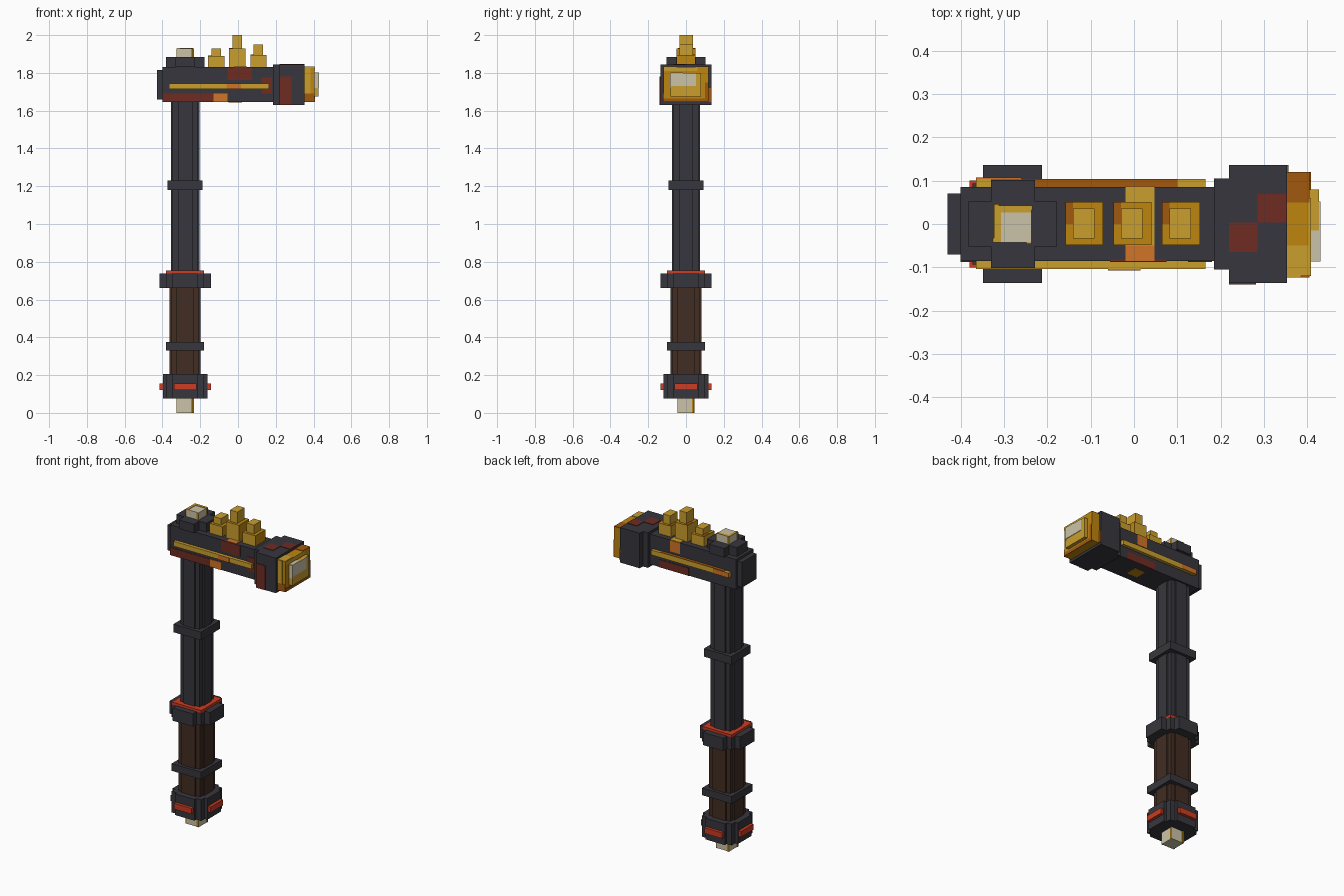
import bpy, bmesh
from mathutils import Matrix, Vector

if "Cube" in bpy.data.objects:
    bpy.data.objects.remove(bpy.data.objects["Cube"], do_unlink=True)


def material(name, hexcode):
    rgb = []
    for i in (0, 2, 4):
        c = int(hexcode[i:i + 2], 16) / 255
        rgb.append(c / 12.92 if c < 0.04 else ((c + 0.055) / 1.055) ** 2.4)
    m = bpy.data.materials.new(name)
    m.use_nodes = True
    m.diffuse_color = (*rgb, 1)
    m.node_tree.nodes["Principled BSDF"].inputs["Base Color"].default_value = (*rgb, 1)
    return m


CHARCOAL = material("charcoal", "37363d")
BROWN = material("dark brown", "422d23")
RED = material("bright red", "cc3c22")
MAROON = material("dark red", "6e2c23")
CREAM = material("cream", "cbc3a8")
LIGHT = material("light gold", "cb9f2e")
GOLD = material("deep gold", "bd850f")
ORANGE = material("orange", "d17528")
RUST = material("burnt orange", "a0580f")


def part(name, mat, *boxes, top=None):
    """One object made of boxes given as (x range, y range, z range)."""
    bm = bmesh.new()
    for spans in boxes:
        mid = Vector([(a + b) / 2 for a, b in spans])
        size = [b - a for a, b in spans]
        bmesh.ops.create_cube(bm, size=1, matrix=Matrix.Translation(mid) @ Matrix.Diagonal((*size, 1)))
    mesh = bpy.data.meshes.new(name)
    mesh.materials.append(mat)
    if top:
        mesh.materials.append(top)
        bm.normal_update()
        for f in bm.faces:
            f.material_index = int(f.normal.z > 0.5)
    bm.to_mesh(mesh)
    bm.free()
    obj = bpy.data.objects.new(name, mesh)
    bpy.context.collection.objects.link(obj)
    return obj


def plate(name, mat, axis, sign, level, u, v):
    """Thin inlay on the face at 'level' along an axis; u, v are the other ranges."""
    spans = [u, v]
    spans.insert(axis, tuple(sorted((level - sign * 0.003, level + sign * 0.003))))
    part(name, mat, tuple(spans))


SX = -0.28  # handle axis


def around(rx, ry, z):
    return ((SX - rx, SX + rx), (-ry, ry), z)


def cross(name, mat, reach, arm, core, z):
    part(name, mat, around(reach, arm, z), around(arm, reach, z), around(core, core, z))


# Handle
cross("shaft", CHARCOAL, 0.075, 0.038, 0.066, (0.70, 1.66))
cross("grip", BROWN, 0.082, 0.046, 0.073, (0.15, 0.70))
part("shaft_ring", CHARCOAL, around(0.093, 0.093, (1.18, 1.23)))
part("grip_ring", CHARCOAL, around(0.1, 0.1, (0.33, 0.375)))
cross("collar", CHARCOAL, 0.136, 0.068, 0.1, (0.66, 0.738))
part("collar_trim", RED, around(0.1, 0.1, (0.737, 0.753)))
cross("pommel", CHARCOAL, 0.118, 0.066, 0.1, (0.075, 0.205))
part("pommel_studs", RED, around(0.136, 0.06, (0.12, 0.155)), around(0.06, 0.136, (0.12, 0.155)))


# Cream blocks at both ends of the handle, each with a gold edge
def jewel(name, z):
    r = 0.043
    part(name, CREAM, around(r, r, z))
    plate(name + "_edge_front", GOLD, 1, -1, -r, (SX + 0.032, SX + r), z)
    plate(name + "_edge_right", GOLD, 0, 1, SX + r, (0.032, r), z)
    plate(name + "_edge_back", GOLD, 1, 1, r, (SX - r, SX - 0.032), z)
    plate(name + "_edge_left", GOLD, 0, -1, SX - r, (-r, -0.032), z)


jewel("pommel_tip", (0, 0.076))
jewel("cap_jewel", (1.884, 1.93))
plate("jewel_top_side", LIGHT, 2, 1, 1.93, (SX - 0.043, SX - 0.027), (-0.043, 0.043))
plate("jewel_top_back", LIGHT, 2, 1, 1.93, (SX - 0.027, SX + 0.043), (0.027, 0.043))

# Head body, rear plate and cap
part("head_body", CHARCOAL, ((-0.4, 0.19), (-0.085, 0.085), (1.645, 1.83)))
part("rear_plate", CHARCOAL, ((-0.43, -0.4), (-0.07, 0.07), (1.66, 1.815)))
part("head_cap", CHARCOAL, ((-0.382, -0.178), (-0.052, 0.052), (1.83, 1.885)),
     ((-0.33, -0.228), (-0.102, 0.102), (1.83, 1.885)))

# Side bars
bar_z = (1.715, 1.745)
part("front_bar", LIGHT, ((-0.365, 0.165), (-0.104, -0.08), bar_z))
part("back_bar", LIGHT, ((-0.365, 0.165), (0.08, 0.104), bar_z))
plate("back_bar_shade", RUST, 2, 1, 1.745, (-0.33, 0.1), (0.084, 0.104))
plate("back_bar_end", ORANGE, 1, 1, 0.104, (-0.365, -0.26), bar_z)
plate("front_bar_mark", ORANGE, 1, -1, -0.104, (-0.06, 0.015), bar_z)

# Head inlays
low, high = (1.645, 1.692), (1.762, 1.83)
plate("front_low_red", MAROON, 1, -1, -0.085, (-0.4, -0.13), low)
plate("front_low_orange", ORANGE, 1, -1, -0.085, (-0.13, -0.055), low)
plate("front_high_red", MAROON, 1, -1, -0.085, (-0.055, 0.075), high)
plate("front_end_red", MAROON, 1, -1, -0.085, (0.125, 0.18), (1.69, 1.775))
plate("back_low_red", MAROON, 1, 1, 0.085, (-0.08, 0.12), low)
plate("back_high_orange", ORANGE, 1, 1, 0.085, (-0.02, 0.047), high)
plate("top_band_gold", LIGHT, 2, 1, 1.83, (-0.02, 0.047), (-0.05, 0.085))
plate("top_band_orange", ORANGE, 2, 1, 1.83, (-0.02, 0.047), (-0.085, -0.05))
plate("underside_gold", GOLD, 2, -1, 1.645, (-0.05, 0.02), (-0.035, 0.035))

# Stepped gold spikes
for name, x, step, tip in (("rear", -0.116, 1.89, 1.93), ("middle", -0.005, 1.93, 2.0),
                           ("fore", 0.107, 1.895, 1.95)):
    part(name + "_spike_base", LIGHT, ((x - 0.042, x + 0.042), (-0.049, 0.051), (1.83, step)), top=GOLD)
    part(name + "_spike_tip", LIGHT, ((x - 0.025, x + 0.025), (-0.034, 0.036), (step, tip)))
    plate(name + "_spike_shade", GOLD, 0, 1, x + 0.042, (-0.049, 0.051), (1.83, step))
    plate(name + "_spike_edge", RUST, 2, 1, step, (x - 0.042, x - 0.025), (0.0, 0.051))

# Hammer block
block_z = (1.63, 1.845)
part("hammer_block", CHARCOAL, ((0.185, 0.353), (-0.105, 0.105), block_z),
     ((0.219, 0.353), (-0.136, 0.136), block_z))
plate("block_top_red_back", MAROON, 2, 1, 1.845, (0.285, 0.353), (0.003, 0.069))
plate("block_top_red_front", MAROON, 2, 1, 1.845, (0.219, 0.285), (-0.065, 0.003))
plate("block_front_red", MAROON, 1, -1, -0.136, (0.219, 0.282), (1.63, 1.78))
plate("block_face_orange", RUST, 0, 1, 0.353, (0.118, 0.136), (1.645, 1.72))

# Gold striking face
part("face_plate", GOLD, ((0.353, 0.405), (-0.12, 0.12), (1.645, 1.83)))
plate("face_front_light", LIGHT, 1, -1, -0.12, (0.353, 0.385), (1.69, 1.83))
plate("face_front_rust", RUST, 1, -1, -0.12, (0.353, 0.405), (1.645, 1.69))
plate("face_top_light", LIGHT, 2, 1, 1.83, (0.353, 0.405), (-0.12, -0.05))
plate("face_top_rust", RUST, 2, 1, 1.83, (0.353, 0.405), (0.05, 0.12))
plate("face_low_rust", RUST, 0, 1, 0.405, (-0.12, 0.12), (1.645, 1.665))
plate("face_side_rust", RUST, 0, 1, 0.405, (0.1, 0.12), (1.665, 1.75))
plate("face_high_light", LIGHT, 0, 1, 0.405, (-0.12, 0.06), (1.81, 1.83))
part("striking_tip", LIGHT, ((0.405, 0.427), (-0.083, 0.08), (1.675, 1.8)))
plate("tip_cream", CREAM, 0, 1, 0.427, (-0.083, 0.052), (1.73, 1.8))
plate("tip_cream_top", CREAM, 2, 1, 1.8, (0.405, 0.43), (-0.083, -0.015))
plate("tip_cream_front", CREAM, 1, -1, -0.083, (0.405, 0.43), (1.72, 1.8))
